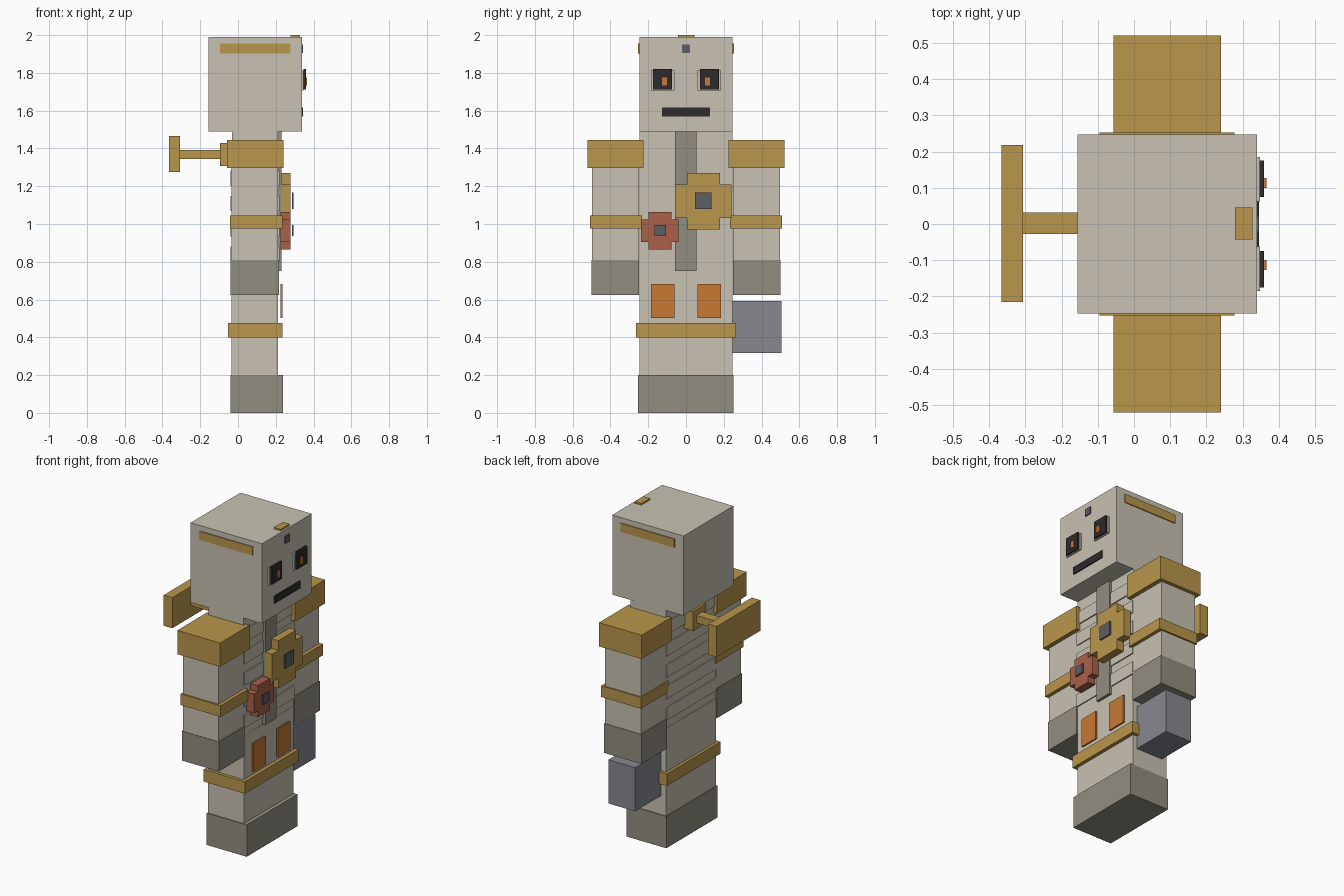
import bpy
import bmesh

if "Cube" in bpy.data.objects:
    bpy.data.objects.remove(bpy.data.objects["Cube"], do_unlink=True)


def material(name, r, g, b):
    m = bpy.data.materials.new(name)
    m.use_nodes = True
    m.diffuse_color = (r, g, b, 1)
    shader = next(n for n in m.node_tree.nodes if n.type == "BSDF_PRINCIPLED")
    shader.inputs["Base Color"].default_value = (r, g, b, 1)
    shader.inputs["Roughness"].default_value = 0.8
    return m


CREAM = material("cream stone", 0.58, 0.54, 0.445)
GOLD = material("gold", 0.49, 0.305, 0.07)
GREY = material("warm grey", 0.29, 0.27, 0.22)
STEEL = material("steel", 0.24, 0.25, 0.275)
COPPER = material("copper", 0.40, 0.12, 0.065)
ORANGE = material("orange", 0.58, 0.19, 0.034)
DARK = material("near black", 0.026, 0.024, 0.024)
SLATE = material("dark slate", 0.107, 0.112, 0.133)


def finish(name, bm, mat):
    mesh = bpy.data.meshes.new(name)
    bmesh.ops.recalc_face_normals(bm, faces=bm.faces)
    bm.to_mesh(mesh)
    bm.free()
    mesh.materials.append(mat)
    obj = bpy.data.objects.new(name, mesh)
    bpy.context.collection.objects.link(obj)
    return obj


def box(name, mat, x, y, z):
    """Box from (low, high) ranges on each axis."""
    bm = bmesh.new()
    bmesh.ops.create_cube(bm, size=1)
    for v in bm.verts:
        v.co = [r[0] if c < 0 else r[1] for c, r in zip(v.co, (x, y, z))]
    return finish(name, bm, mat)


def pair(name, mat, x, y, z):
    """Matching boxes on the left (+y) and right (-y) of the figure."""
    box(name + "_left", mat, x, y, z)
    box(name + "_right", mat, x, (-y[1], -y[0]), z)


def cog(name, mat, x, cy, cz, outer, inner):
    """Plus-shaped gear plate extruded along x."""
    o, i = outer, inner
    quarter = [(o, -i), (o, i), (i, i)]
    outline = []
    for _ in range(4):
        outline += quarter
        quarter = [(-b, a) for a, b in quarter]
    bm = bmesh.new()
    face = bm.faces.new([bm.verts.new((x[0], cy + a, cz + b)) for a, b in outline])
    top = bmesh.ops.extrude_face_region(bm, geom=[face])["geom"]
    moved = [g for g in top if isinstance(g, bmesh.types.BMVert)]
    bmesh.ops.translate(bm, verts=moved, vec=(x[1] - x[0], 0, 0))
    return finish(name, bm, mat)


# Legs, boots and knee band
box("legs", CREAM, (-0.035, 0.213), (-0.247, 0.247), (0.2, 0.75))
box("boots", GREY, (-0.04, 0.238), (-0.253, 0.252), (0, 0.2))
box("knee_band", GOLD, (-0.053, 0.235), (-0.266, 0.266), (0.4, 0.475))
pair("thigh_plate", ORANGE, (0.226, 0.235), (0.06, 0.184), (0.503, 0.683))

# Torso with thin raised ribs front and back
box("torso", CREAM, (-0.033, 0.212), (-0.247, 0.247), (0.75, 1.49))
for n in range(5):
    low = 0.8 + n * 0.134
    box(f"rib_{n + 1}", CREAM, (-0.039, 0.219), (-0.246, 0.246), (low, low + 0.08))
box("chest_strip", GREY, (0.21, 0.23), (-0.058, 0.055), (0.75, 1.49))

# Chest gears with floating hubs
cog("large_gear", GOLD, (0.23, 0.278), 0.092, 1.12, 0.15, 0.088)
box("large_gear_hub", SLATE, (0.286, 0.295), (0.048, 0.136), (1.08, 1.166))
cog("small_gear", COPPER, (0.226, 0.277), -0.138, 0.965, 0.099, 0.06)
box("small_gear_hub", SLATE, (0.286, 0.295), (-0.168, -0.107), (0.936, 0.995))

# Arms
pair("arm", CREAM, (-0.035, 0.213), (0.248, 0.498), (0.81, 1.4))
pair("hand", GREY, (-0.04, 0.218), (0.248, 0.501), (0.625, 0.81))
pair("shoulder_plate", GOLD, (-0.057, 0.24), (0.225, 0.521), (1.296, 1.445))
pair("arm_band", GOLD, (-0.043, 0.235), (0.234, 0.508), (0.975, 1.045))
box("held_block", STEEL, (0, 0.186), (0.247, 0.505), (0.318, 0.592))

# Head
box("head", CREAM, (-0.156, 0.339), (-0.247, 0.247), (1.49, 1.99))
pair("head_side_band", GOLD, (-0.095, 0.278), (0.243, 0.253), (1.902, 1.956))
box("crown_stud", GOLD, (0.279, 0.327), (-0.043, 0.045), (1.985, 2))
box("forehead_stud", SLATE, (0.337, 0.345), (-0.022, 0.022), (1.905, 1.951))
box("mouth", DARK, (0.337, 0.345), (-0.127, 0.127), (1.57, 1.617))
pair("eye_socket", CREAM, (0.337, 0.348), (0.062, 0.185), (1.706, 1.813))
pair("eye", DARK, (0.346, 0.359), (0.074, 0.176), (1.711, 1.82))
pair("pupil", ORANGE, (0.357, 0.366), (0.1, 0.127), (1.732, 1.776))

# Wind-up key on the back
box("key_base", GOLD, (-0.095, -0.033), (-0.062, 0.065), (1.308, 1.43))
box("key_shaft", GOLD, (-0.31, -0.09), (-0.028, 0.032), (1.345, 1.393))
box("key_handle", GOLD, (-0.366, -0.306), (-0.215, 0.218), (1.275, 1.467))
